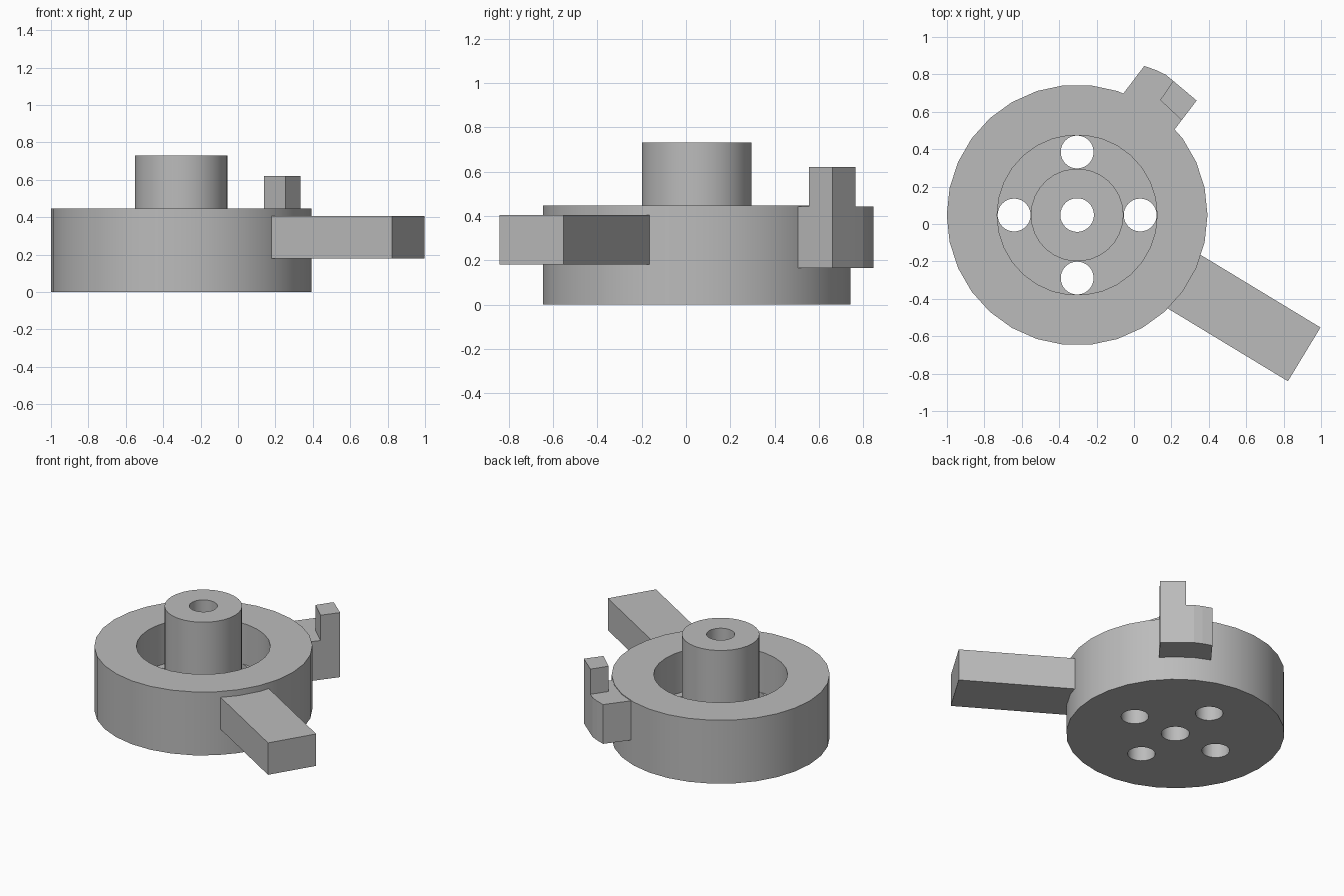
import bpy, bmesh, math
from mathutils import Vector

cube = bpy.data.objects.get("Cube")
if cube:
    bpy.data.objects.remove(cube)

CX, CY = -0.304, 0.048      # hub axis
HOLE_R, HOLE_RING = 0.09, 0.337
FLOOR, RIM, BOSS = 0.16, 0.447, 0.73

mat = bpy.data.materials.new("plain grey")
mat.use_nodes = True
grey = (0.5, 0.5, 0.5, 1)
mat.diffuse_color = grey
mat.node_tree.nodes["Principled BSDF"].inputs["Base Color"].default_value = grey


def finish(name, bm):
    bmesh.ops.recalc_face_normals(bm, faces=bm.faces[:])
    mesh = bpy.data.meshes.new(name)
    bm.to_mesh(mesh)
    bm.free()
    mesh.materials.append(mat)
    obj = bpy.data.objects.new(name, mesh)
    bpy.context.collection.objects.link(obj)
    return obj


def activate(obj):
    bpy.ops.object.select_all(action='DESELECT')
    obj.select_set(True)
    bpy.context.view_layer.objects.active = obj


def lathe(name, profile, sides):
    """Revolve a closed (radius, height) profile around the hub axis."""
    bm = bmesh.new()
    rings = []
    for i in range(sides):
        a = math.tau * i / sides
        rings.append([bm.verts.new((CX + r * math.cos(a), CY + r * math.sin(a), z))
                      for r, z in profile])
    n = len(profile)
    for i in range(sides):
        p, q = rings[i], rings[(i + 1) % sides]
        for j in range(n):
            k = (j + 1) % n
            bm.faces.new((p[j], q[j], q[k], p[k]))
    return finish(name, bm)


def prism(name, outline, z0, z1):
    """Extrude a flat outline between two heights."""
    bm = bmesh.new()
    face = bm.faces.new([bm.verts.new((x, y, z0)) for x, y in outline])
    top = bmesh.ops.extrude_face_region(bm, geom=[face])["geom"]
    bmesh.ops.translate(bm, vec=(0, 0, z1 - z0),
                        verts=[v for v in top if isinstance(v, bmesh.types.BMVert)])
    return finish(name, bm)


# Cup with a hollow central boss
hub = lathe("hub", [(0.697, 0), (0.697, RIM), (0.428, RIM), (0.428, FLOOR),
                    (0.248, FLOOR), (0.248, BOSS), (HOLE_R, BOSS), (HOLE_R, 0)], 30)

# Four holes through the floor
for i in range(4):
    a = math.pi / 2 * i
    bpy.ops.mesh.primitive_cylinder_add(
        vertices=30, radius=HOLE_R - 0.002, depth=0.4,
        location=(CX + HOLE_RING * math.cos(a), CY + HOLE_RING * math.sin(a), 0.1))
    cutter = bpy.context.object
    cutter.name = "hole_cutter"
    cutter.hide_render = True
    cut = hub.modifiers.new("hole", 'BOOLEAN')
    cut.operation, cut.solver, cut.object = 'DIFFERENCE', 'EXACT', cutter
    activate(hub)
    bpy.ops.object.modifier_apply(modifier=cut.name)
    bpy.data.objects.remove(cutter)

activate(hub)
bpy.ops.object.shade_smooth_by_angle(angle=math.radians(30))

# Straight arm reaching outwards
along = Vector((0.855, -0.518)).normalized()
side = Vector((-along.y, along.x)) * 0.168
tip = Vector((0.91, -0.697))
root = tip - along * 0.86
prism("arm", [tip + side, tip - side, root - side, root + side], 0.18, 0.405)

# Side lug with a rounded outer edge, and the post standing on it
inward = Vector((-0.07, -0.092))
near, far = Vector((0.22, 0.51)), Vector((-0.055, 0.70))
prism("lug", [near + inward, (0.335, 0.66), (0.21, 0.765), (0.17, 0.798),
              (0.12, 0.822), (0.055, 0.845), far + inward], 0.165, 0.442)
prism("lug_post", [(0.335, 0.66), (0.21, 0.765), (0.14, 0.663), (0.255, 0.555)], 0.442, 0.62)
